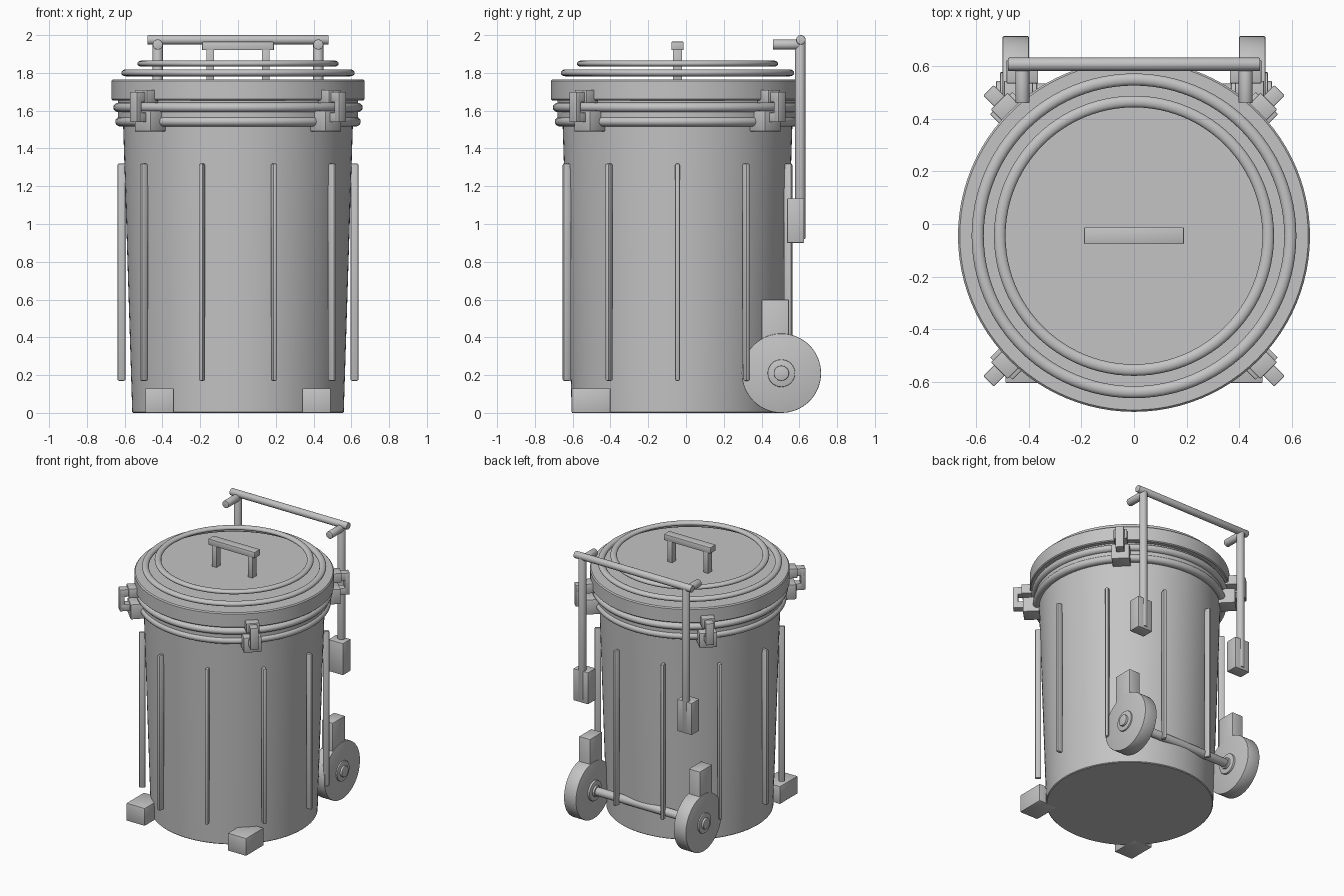
import bpy
import bmesh
from math import pi, cos, sin, radians
from mathutils import Matrix, Vector

old = bpy.data.objects.get("Cube")
if old:
    bpy.data.objects.remove(old, do_unlink=True)

grey = bpy.data.materials.new("plain_grey")
grey.use_nodes = True
COLOUR = (0.55, 0.55, 0.55, 1)
grey.diffuse_color = COLOUR
grey.node_tree.nodes["Principled BSDF"].inputs["Base Color"].default_value = COLOUR

CY = -0.045  # depth position of the can axis
parts = []


def finish(bm, name):
    bmesh.ops.recalc_face_normals(bm, faces=bm.faces)
    mesh = bpy.data.meshes.new(name)
    bm.to_mesh(mesh)
    bm.free()
    mesh.materials.append(grey)
    obj = bpy.data.objects.new(name, mesh)
    bpy.context.collection.objects.link(obj)
    parts.append(obj)
    return obj


def box(name, lo, hi, turn=None, bevel=0.004):
    """Box between two corners, optionally turned about the can axis."""
    lo, hi = Vector(lo), Vector(hi)
    bm = bmesh.new()
    bmesh.ops.create_cube(bm, size=1, matrix=Matrix.Translation((lo + hi) / 2)
                          @ Matrix.Diagonal((*(hi - lo), 1)))
    if bevel:
        bmesh.ops.bevel(bm, geom=bm.edges[:], offset=bevel, segments=2,
                        profile=0.5, affect='EDGES')
    if turn is not None:
        bm.transform(Matrix.Translation((0, CY, 0)) @ Matrix.Rotation(turn, 4, 'Z'))
    return finish(bm, name)


def rod(name, a, b, radius, sides=32, bevel=0.004):
    """Cylinder from point a to point b with softened ends."""
    a, b = Vector(a), Vector(b)
    turn = (b - a).to_track_quat('Z', 'Y').to_matrix().to_4x4()
    bm = bmesh.new()
    bmesh.ops.create_cone(bm, cap_ends=True, segments=sides, radius1=radius,
                          radius2=radius, depth=(b - a).length,
                          matrix=Matrix.Translation((a + b) / 2) @ turn)
    rims = [e for e in bm.edges if any(len(f.verts) > 4 for f in e.link_faces)]
    bmesh.ops.bevel(bm, geom=rims, offset=bevel, segments=2, profile=0.5, affect='EDGES')
    return finish(bm, name)


def lathe(name, profile, closed=False, steps=96):
    """Spin a radius/height profile about the can axis."""
    bm = bmesh.new()
    verts = [bm.verts.new((r, 0, z)) for r, z in profile]
    pairs = list(zip(verts, verts[1:] + verts[:1]))
    edges = [bm.edges.new(p) for p in (pairs if closed else pairs[:-1])]
    bmesh.ops.spin(bm, geom=verts + edges, cent=(0, 0, 0), axis=(0, 0, 1),
                   angle=2 * pi, steps=steps)
    bmesh.ops.remove_doubles(bm, verts=bm.verts[:], dist=1e-5)
    bm.transform(Matrix.Translation((0, CY, 0)))
    return finish(bm, name)


def ring(name, radius, z, half_width, half_height):
    points = [(radius + half_width * cos(2 * pi * i / 16),
               z + half_height * sin(2 * pi * i / 16)) for i in range(16)]
    return lathe(name, points, closed=True)


# Tapered can with its collar
lathe("can_body", [(0, 0), (0.555, 0), (0.56, 0.005), (0.608, 1.52), (0.635, 1.53),
                   (0.635, 1.67), (0, 1.67)])
ring("lower_band", 0.62, 1.542, 0.03, 0.026)
ring("upper_band", 0.63, 1.617, 0.03, 0.026)

# Lid with two raised rings
lathe("lid", [(0, 1.655), (0.664, 1.655), (0.67, 1.661), (0.67, 1.758),
              (0.663, 1.766), (0, 1.766)])
ring("lid_outer_ring", 0.595, 1.8, 0.023, 0.018)
ring("lid_inner_ring", 0.511, 1.849, 0.022, 0.016)

# Lid handle
box("lid_handle_bar", (-0.19, CY - 0.032, 1.92), (0.19, CY + 0.032, 1.965))
for side in (-1, 1):
    box("lid_handle_post", (side * 0.147 - 0.02, CY - 0.025, 1.76),
        (side * 0.147 + 0.02, CY + 0.025, 1.93))

# Vertical ribs around the can
for i in range(10):
    box("can_rib", (0.595, -0.012, 0.17), (0.638, 0.012, 1.32), i * pi / 5, 0.008)

# Four diagonal latches
for i in range(4):
    angle = radians(45 + 90 * i)
    box("latch_lower_block", (0.59, -0.06, 1.49), (0.715, 0.06, 1.6), angle)
    box("latch_upper_block", (0.64, -0.045, 1.64), (0.725, 0.045, 1.71), angle)
    box("latch_hook", (0.7, -0.028, 1.645), (0.78, 0.028, 1.7), angle)
    box("latch_lever", (0.75, -0.028, 1.54), (0.783, 0.028, 1.7), angle)
    box("latch_pivot", (0.7, -0.028, 1.54), (0.78, 0.028, 1.59), angle)

# Mirrored parts: feet, wheels and pull handle supports
AXLE_Y, AXLE_Z = 0.505, 0.21
for side in (-1, 1):
    def across(name, x1, x2, radius, sides=32):
        rod(name, (side * x1, AXLE_Y, AXLE_Z), (side * x2, AXLE_Y, AXLE_Z), radius, sides)

    def side_box(name, x1, x2, y1, y2, z1, z2):
        xs = sorted((side * x1, side * x2))
        box(name, (xs[0], y1, z1), (xs[1], y2, z2))

    side_box("front_foot", 0.34, 0.49, -0.605, -0.4, 0, 0.13)
    across("wheel", 0.4, 0.5, 0.21, 64)
    across("wheel_hub", 0.385, 0.51, 0.073)
    across("hub_cap", 0.37, 0.525, 0.04)
    side_box("wheel_bracket", 0.405, 0.495, 0.4, 0.545, 0.2, 0.6)

    x = side * 0.425
    side_box("pull_handle_mount", 0.365, 0.485, 0.535, 0.625, 0.9, 1.135)
    rod("pull_handle_upright", (x, 0.605, 0.92), (x, 0.605, 1.97), 0.027)
    rod("pull_handle_grip", (x, 0.46, 1.95), (x, 0.61, 1.95), 0.027)

rod("wheel_axle", (-0.41, AXLE_Y, AXLE_Z), (0.41, AXLE_Y, AXLE_Z), 0.03)
rod("pull_handle_crossbar", (-0.48, 0.608, 1.975), (0.48, 0.608, 1.975), 0.025)

# Smooth curved surfaces, keeping the edges crisp
bpy.ops.object.select_all(action='DESELECT')
for obj in parts:
    obj.select_set(True)
bpy.context.view_layer.objects.active = parts[0]
bpy.ops.object.shade_smooth_by_angle(angle=radians(35))
